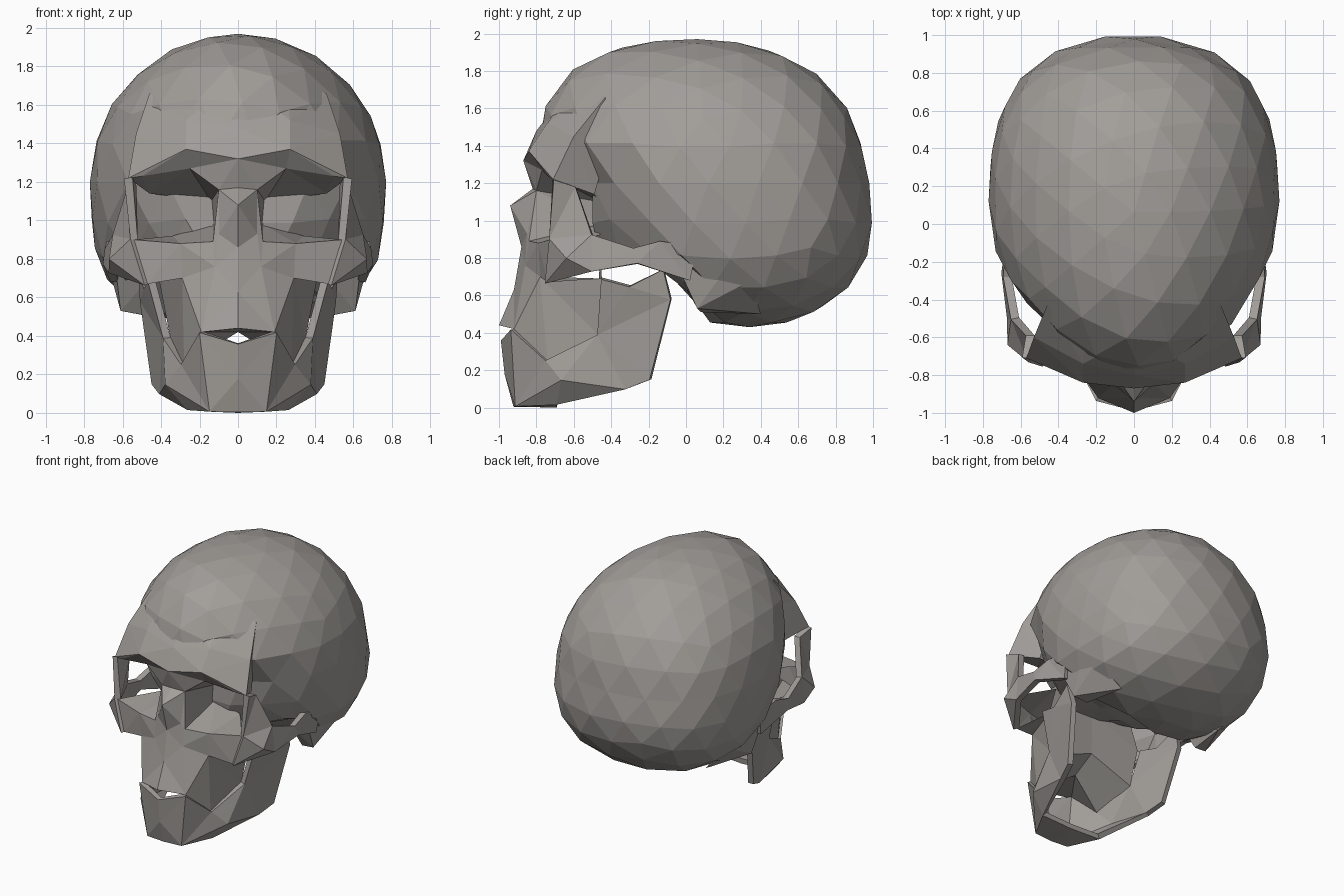
import bpy
import bmesh
from mathutils import Vector

cube = bpy.data.objects.get("Cube")
if cube:
    bpy.data.objects.remove(cube, do_unlink=True)

bone = bpy.data.materials.new("bone_grey")
bone.use_nodes = True
bone_colour = (0.36, 0.34, 0.32, 1)
bone.diffuse_color = bone_colour
bone.node_tree.nodes["Principled BSDF"].inputs["Base Color"].default_value = bone_colour

landmarks = {}


def finish(name, bm):
    bmesh.ops.recalc_face_normals(bm, faces=bm.faces)
    mesh = bpy.data.meshes.new(name)
    bm.to_mesh(mesh)
    bm.free()
    mesh.materials.append(bone)
    obj = bpy.data.objects.new(name, mesh)
    bpy.context.collection.objects.link(obj)
    return obj


def mirrored(obj, thickness=0):
    mirror = obj.modifiers.new("Mirror", 'MIRROR')
    mirror.use_clip = True
    if thickness:
        solid = obj.modifiers.new("Solidify", 'SOLIDIFY')
        solid.thickness = thickness
        solid.offset = 0


def bone_sheet(name, faces, thickness=0):
    # Each face names its landmarks; the half is mirrored across x
    bm = bmesh.new()
    verts = {}
    for face in faces:
        for key in face.split():
            if key not in verts:
                verts[key] = bm.verts.new(landmarks[key])
        bm.faces.new([verts[key] for key in face.split()])
    bmesh.ops.triangulate(bm, faces=bm.faces)
    mirrored(finish(name, bm), thickness)


def bone_lump(name, points):
    bm = bmesh.new()
    for p in points:
        bm.verts.new(p)
    bmesh.ops.convex_hull(bm, input=bm.verts)
    mirrored(finish(name, bm))


# Braincase: sphere broad at the back and base, pinched at the temples, cut behind the face
bm = bmesh.new()
bmesh.ops.create_icosphere(bm, subdivisions=3, radius=1)
for v in bm.verts:
    d = v.co.copy()
    bulge, reach, width = 1, 0.855, 0.77
    if d.z > 0:
        bulge += (0.36 if d.y < 0 else 0.2) * (d.y * d.z) ** 2
        reach = 0.91 if d.y < 0 else 0.86
    else:
        width *= 1 + 0.4 * d.z ** 2
    if d.y > 0:
        width *= 1 + 0.28 * d.y ** 2
    centre = 0.12 - (0.06 if d.z > 0 else 0.22) * d.z
    y = centre + reach * d.y * bulge
    z = min(1.2 + 0.77 * d.z * bulge, 1.97)
    if z < 1.4:
        width *= 1 - 0.45 * max(0, -d.y - 0.4)
    if z < 1.24:
        y = max(y, -0.5)
    z = max(z, min(0.8, 0.5 - 1.7 * (y - 0.1)))
    v.co = Vector((width * d.x, y, z))
finish("braincase", bm)

# Forehead and brow
landmarks.update(
    glabella=(0, -.87, 1.32), brow_peak=(.27, -.84, 1.37), brow_end=(.57, -.71, 1.22),
    temple=(.53, -.6, 1.45), temple_top=(.46, -.43, 1.66), forehead=(0, -.8, 1.48),
    forehead_side=(.27, -.74, 1.52), crown=(0, -.6, 1.74), crown_side=(.25, -.5, 1.74),
    nasion=(0, -.82, 1.17), tear=(.1, -.8, 1.16), roof_rim=(.25, -.77, 1.27),
    roof_end=(.5, -.73, 1.23), roof_inner=(.14, -.46, 1.1), roof_back=(.46, -.49, 1.14),
    temple_back=(.43, -.4, 1.45))
bone_sheet("forehead", [
    "forehead glabella brow_peak forehead_side",
    "crown forehead forehead_side crown_side",
    "forehead_side brow_peak temple",
    "brow_peak brow_end temple",
    "forehead_side temple temple_top crown_side",
    "glabella nasion tear",
    "glabella tear roof_rim brow_peak",
    "brow_peak roof_rim roof_end brow_end",
    "tear roof_inner roof_back roof_rim",
    "roof_rim roof_back roof_end",
    "roof_end roof_back brow_end",
    "brow_end roof_back temple_back temple",
    "temple temple_back temple_top",
])

# Nose, upper jaw and eye socket floor
landmarks.update(
    nasal_tip=(0, -.94, 1.08), nostril=(.1, -.85, .93), nose_wing=(.12, -.86, .76),
    spine=(0, -.88, .86), lip=(0, -.92, .63), tooth=(0, -1, .44), canine=(.19, -.92, .42),
    fossa=(.29, -.78, .7), molar=(.28, -.74, .25), tooth_back=(.35, -.46, .38),
    jaw_back=(.41, -.45, .69), palate=(0, -.65, .42), palate_back=(0, -.47, .52),
    rim_inner=(.13, -.84, .89), rim_mid=(.3, -.79, .88), rim_outer=(.54, -.72, .9),
    cheek_low=(.47, -.74, .67), floor_back=(.34, -.46, .92), wall_back=(.13, -.46, .98),
    septum=(0, -.46, .85))
bone_sheet("upper_jaw", [
    "nasion nasal_tip nostril tear",
    "nasal_tip spine nostril",
    "spine nose_wing nostril",
    "spine lip nose_wing",
    "lip canine nose_wing",
    "lip tooth canine",
    "nose_wing canine fossa",
    "canine molar fossa",
    "fossa molar tooth_back jaw_back",
    "tear nostril rim_inner",
    "nostril nose_wing rim_inner",
    "nose_wing fossa rim_mid rim_inner",
    "tear rim_inner wall_back roof_inner",
    "rim_inner rim_mid floor_back wall_back",
    "rim_mid rim_outer floor_back",
    "rim_mid rim_outer cheek_low fossa",
    "fossa cheek_low jaw_back",
    "tooth canine palate",
    "canine molar palate",
    "molar tooth_back palate_back palate",
    "jaw_back tooth_back palate_back septum",
    "jaw_back septum wall_back floor_back",
])

# Cheek bone, socket side bar and arch
landmarks.update(
    bar_top=(.55, -.59, 1.18), bar_back=(.63, -.5, .92), cheek_out=(.65, -.63, .8),
    arch_front=(.65, -.5, .73), arch_top=(.67, -.28, .85), arch_low=(.68, -.26, .77),
    arch_rise=(.66, -.14, .89), arch_end=(.66, .06, .86), arch_tip=(.64, .02, .68))
bone_sheet("cheek_arch", [
    "brow_end bar_top bar_back rim_outer",
    "rim_outer bar_back cheek_out",
    "rim_outer cheek_out cheek_low",
    "cheek_low cheek_out arch_front",
    "cheek_out bar_back arch_top arch_front",
    "arch_front arch_top arch_low",
    "arch_low arch_top arch_rise",
    "arch_low arch_rise arch_end arch_tip",
], 0.045)

# Bony knob behind the ear, blending back into the braincase
bone_lump("ear_knob", [
    (.66, .06, .86), (.61, .06, .53), (.5, .08, .51), (.64, .35, .68),
    (.48, -.02, .68), (.64, -.06, .79), (.45, .4, .5), (.7, .3, .86)])

# Lower jaw
landmarks.update(
    gum=(0, -.97, .36), gum_side=(.19, -.92, .42), chin_mid=(0, -.95, .18),
    chin=(0, -.91, .02), chin_corner=(.14, -.9, .02), chin_under=(0, -.69, .02),
    jaw_under=(.25, -.69, .03), jaw_side=(.36, -.66, .15), jaw_low=(.39, -.32, .1),
    jaw_angle=(.43, -.19, .15), ramus_base=(.37, -.47, .39), coronoid=(.45, -.45, .69),
    notch=(.47, -.3, .65), condyle=(.5, -.12, .74), ramus_back=(.49, -.08, .58))
bone_sheet("lower_jaw", [
    "gum chin_mid gum_side",
    "chin_mid chin chin_corner",
    "chin_mid chin_corner gum_side",
    "gum_side chin_corner jaw_side molar",
    "chin_corner jaw_under jaw_side",
    "chin chin_under jaw_under chin_corner",
    "molar jaw_side ramus_base",
    "jaw_side jaw_under jaw_low",
    "jaw_side jaw_low ramus_base",
    "ramus_base jaw_low jaw_angle",
    "ramus_base jaw_angle ramus_back notch",
    "ramus_base notch coronoid",
    "notch ramus_back condyle",
], 0.04)
